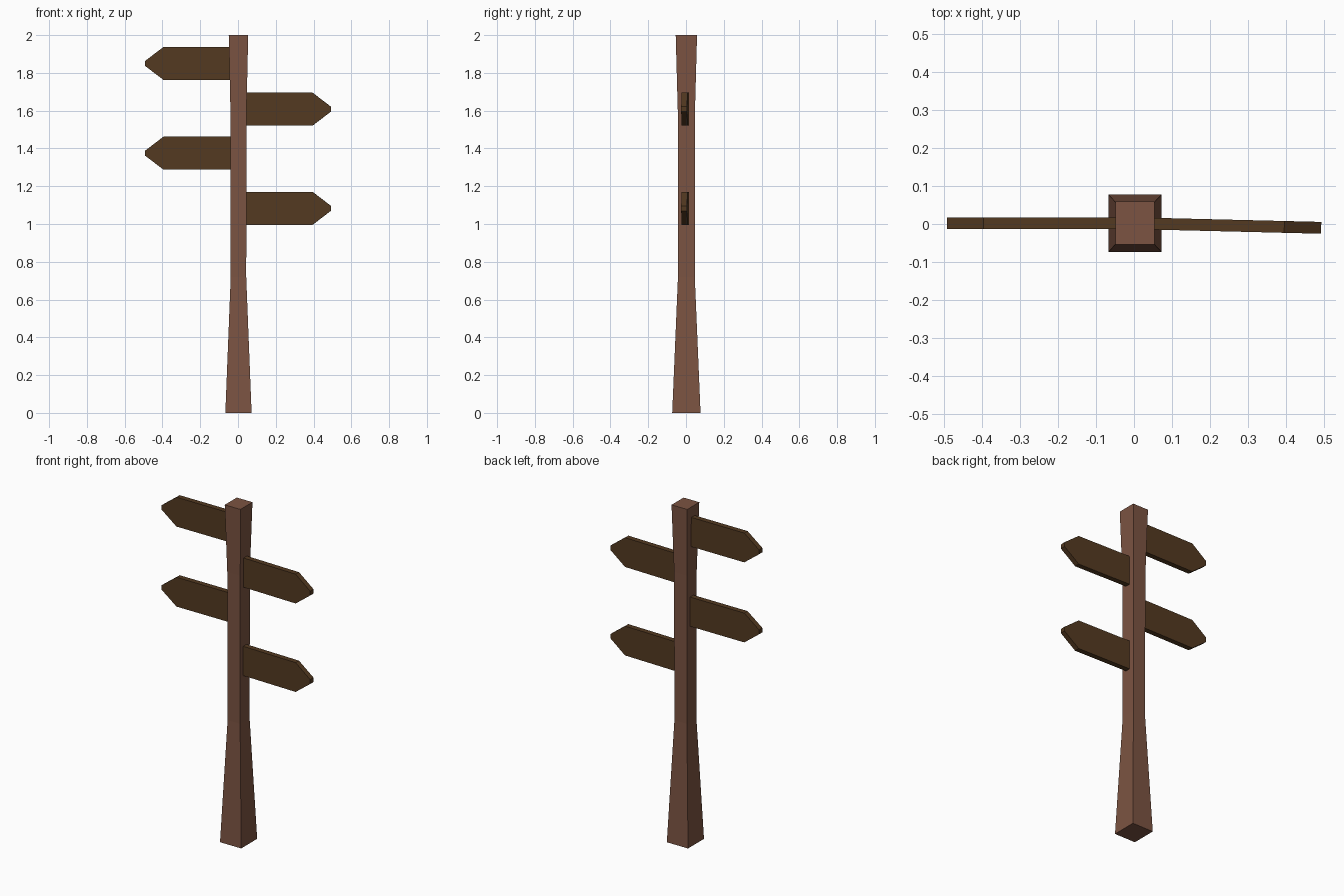
import bpy, bmesh, math
from mathutils import Matrix

if "Cube" in bpy.data.objects:
    bpy.data.objects.remove(bpy.data.objects["Cube"])


def material(name, rgb):
    m = bpy.data.materials.new(name)
    m.diffuse_color = (*rgb, 1)
    m.use_nodes = True
    m.node_tree.nodes["Principled BSDF"].inputs["Base Color"].default_value = m.diffuse_color
    return m


def finish(name, bm, mat):
    bmesh.ops.recalc_face_normals(bm, faces=bm.faces[:])
    me = bpy.data.meshes.new(name)
    bm.to_mesh(me)
    bm.free()
    me.materials.append(mat)
    ob = bpy.data.objects.new(name, me)
    bpy.context.collection.objects.link(ob)
    return ob


post_wood = material("post_wood", (0.20, 0.088, 0.054))
sign_wood = material("sign_wood", (0.088, 0.042, 0.015))

# Post: stacked rectangular sections (z, half width, half depth)
cx, cy = 0.0025, 0.002
sections = [(0, 0.0695, 0.075), (0.72, 0.041, 0.0445),
            (1.6, 0.0425, 0.0455), (2, 0.0515, 0.0565)]
bm = bmesh.new()
rings = [[bm.verts.new((cx + sx * w, cy + sy * d, z))
          for sx, sy in ((-1, -1), (1, -1), (1, 1), (-1, 1))]
         for z, w, d in sections]
for a, b in zip(rings, rings[1:]):
    for i in range(4):
        j = (i + 1) % 4
        bm.faces.new((a[i], a[j], b[j], b[i]))
bm.faces.new(rings[0])
bm.faces.new(rings[-1])
finish("post", bm, post_wood)


# Signs: blunt arrow outline extruded through its thickness
def sign(name, side, z, y, turn):
    outline = [(0.03, -0.087), (0.395, -0.087), (0.492, -0.013),
               (0.492, 0.013), (0.395, 0.087), (0.03, 0.087)]
    bm = bmesh.new()
    face = bm.faces.new([bm.verts.new((side * x, -0.0155, h)) for x, h in outline])
    ext = bmesh.ops.extrude_face_region(bm, geom=[face])
    verts = [v for v in ext["geom"] if isinstance(v, bmesh.types.BMVert)]
    bmesh.ops.translate(bm, verts=verts, vec=(0, 0.031, 0))
    bm.transform(Matrix.Translation((0, y, z)) @ Matrix.Rotation(turn, 4, 'Z'))
    finish(name, bm, sign_wood)


for i, z in enumerate((1.85, 1.375)):
    sign(f"left_sign_{i + 1}", -1, z, 0.002, 0)
for i, z in enumerate((1.608, 1.083)):
    sign(f"right_sign_{i + 1}", 1, z, 0.002, math.radians(-1.4))
